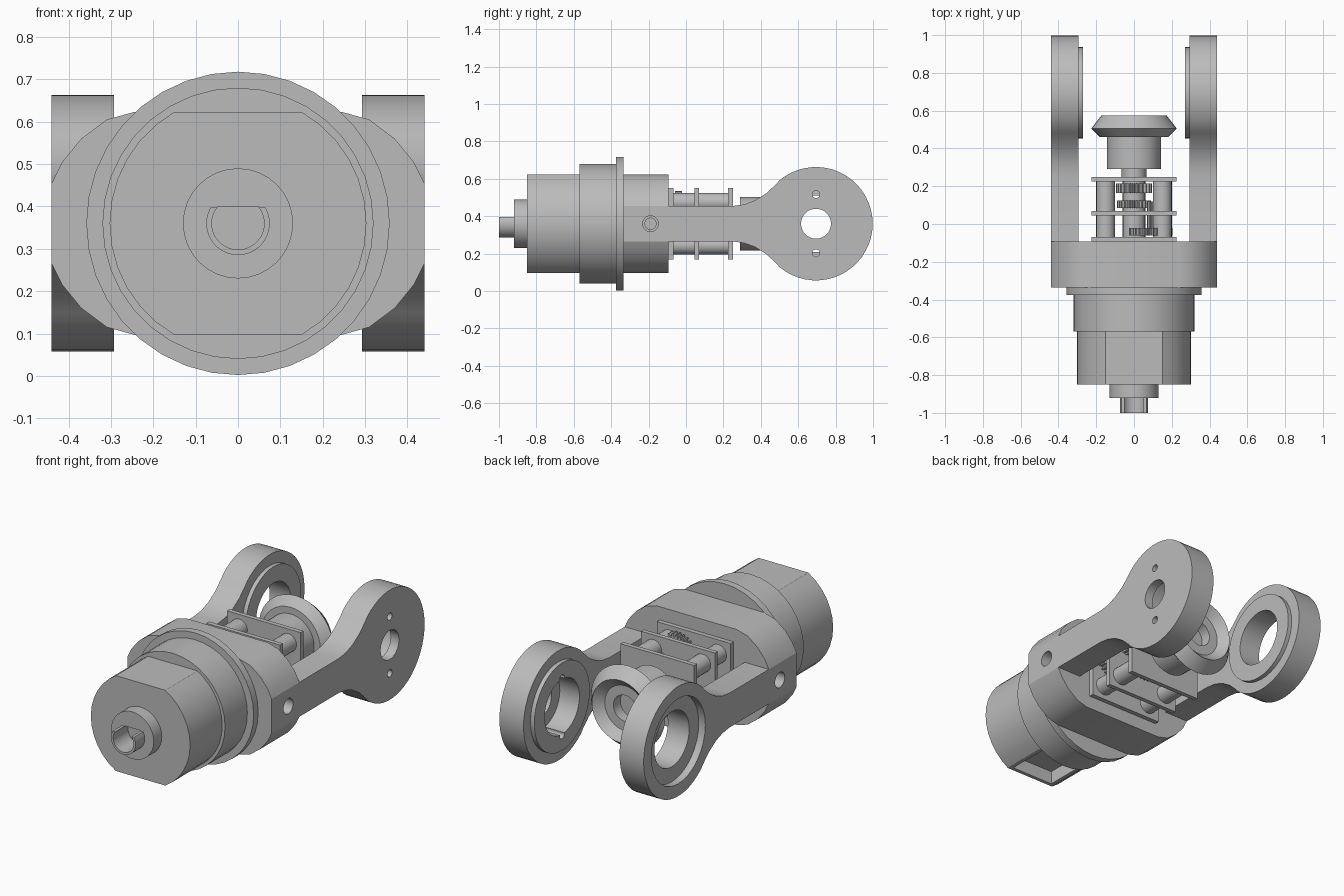
import bpy, bmesh, math

if "Cube" in bpy.data.objects:
    bpy.data.objects.remove(bpy.data.objects["Cube"], do_unlink=True)

ZC = 0.36          # height of the main axis
RING_Y = 0.695     # centre of the arm rings

grey = bpy.data.materials.new("plain grey")
grey.use_nodes = True
grey.diffuse_color = (0.5, 0.5, 0.5, 1)
grey.node_tree.nodes["Principled BSDF"].inputs["Base Color"].default_value = (0.5, 0.5, 0.5, 1)


def finish(name, bm):
    bmesh.ops.remove_doubles(bm, verts=bm.verts, dist=1e-5)
    bmesh.ops.recalc_face_normals(bm, faces=bm.faces)
    mesh = bpy.data.meshes.new(name)
    bm.to_mesh(mesh)
    bm.free()
    mesh.materials.append(grey)
    ob = bpy.data.objects.new(name, mesh)
    bpy.context.collection.objects.link(ob)
    return ob


def prism(name, outline, a, b, axis):
    """Extrude an outline along x (points are y, z) or along y (points are x, z)."""
    bm = bmesh.new()
    put = (lambda p, t: (t, p[0], p[1])) if axis == "x" else (lambda p, t: (p[0], t, p[1]))
    lo = [bm.verts.new(put(p, a)) for p in outline]
    hi = [bm.verts.new(put(p, b)) for p in outline]
    bm.faces.new(lo)
    bm.faces.new(hi)
    n = len(outline)
    for i in range(n):
        j = (i + 1) % n
        bm.faces.new((lo[i], lo[j], hi[j], hi[i]))
    return finish(name, bm)


def lathe(name, profile, x=0, z=ZC, n=36):
    """Revolve (y, radius) points about an axis along y."""
    bm = bmesh.new()
    rings = []
    for y, r in profile:
        rings.append([bm.verts.new((x + r * math.sin(math.tau * i / n), y,
                                    z + r * math.cos(math.tau * i / n))) for i in range(n)])
    for p, q in zip(rings, rings[1:]):
        for i in range(n):
            j = (i + 1) % n
            bm.faces.new((p[i], p[j], q[j], q[i]))
    return finish(name, bm)


def arc(cx, cz, r, start, end, n):
    return [(cx + r * math.cos(math.radians(start + (end - start) * i / n)),
             cz + r * math.sin(math.radians(start + (end - start) * i / n)))
            for i in range(n + 1)]


def circle(cx, cz, r, n=32):
    return arc(cx, cz, r, 0, 360, n)[:-1]


def rect(u0, u1, v0, v1):
    return [(u0, v0), (u1, v0), (u1, v1), (u0, v1)]


def rod(name, x, z, r, a, b, n=20):
    return lathe(name, [(a, 0), (a, r), (b, r), (b, 0)], x, z, n)


def gear(name, x, z, r, a, b, teeth):
    pts = []
    for i in range(teeth * 4):
        rad = r if i % 4 < 2 else r * 0.86
        t = math.tau * i / (teeth * 4)
        pts.append((x + rad * math.cos(t), z + rad * math.sin(t)))
    return prism(name, pts, a, b, "y")


def change(ob, tool, operation):
    mod = ob.modifiers.new("shape", "BOOLEAN")
    mod.operation, mod.solver, mod.object = operation, "EXACT", tool
    bpy.context.view_layer.objects.active = ob
    bpy.ops.object.modifier_apply(modifier=mod.name)
    bpy.data.objects.remove(tool, do_unlink=True)


def cut(ob, tool):
    change(ob, tool, "DIFFERENCE")


# Front can with flats above and below, and a pocket underneath
flat = math.degrees(math.asin(0.263 / 0.303))
can = prism("front_can", arc(0, ZC, 0.303, -flat, flat, 12) +
            arc(0, ZC, 0.303, 180 - flat, 180 + flat, 12), -0.85, -0.56, "y")
cut(can, prism("pocket", rect(-0.13, 0.13, 0.05, 0.17), -0.83, -0.59, "y"))

# Stepped collar and flange
lathe("collar", [(-0.57, 0), (-0.57, 0.32), (-0.375, 0.32), (-0.375, 0.358),
                 (-0.335, 0.358), (-0.335, 0)])

# Front hub and its open drive socket
hub = rod("front_hub", 0, ZC, 0.13, -0.92, -0.84, 32)
lift = math.degrees(math.asin(0.037 / 0.075))
socket = prism("drive_socket", arc(0, ZC, 0.075, 180 - lift, 360 + lift, 22), -1, -0.92, "y")
inner = math.degrees(math.asin(0.04 / 0.062))
bore = arc(0, ZC, 0.062, 180 - inner, 360 + inner, 22)
cut(socket, prism("bore", bore, -1.1, -0.9, "y"))
cut(hub, prism("bore", bore, -1.1, -0.87, "y"))

# Main body with rounded shoulders
shoulder = [(0.44, 0.095), (0.415, 0.145), (0.37, 0.2), (0.31, 0.245), (0.245, 0.263)]
right = [(x, ZC + z) for x, z in shoulder]
left = [(-x, z) for x, z in reversed(right)]
top = right + left
body = prism("main_body", top + [(x, 2 * ZC - z) for x, z in reversed(top)], -0.335, -0.093, "y")
for s in (-1, 1):
    cut(body, prism("pin_hole", circle(-0.19, ZC, 0.042, 24), s * 0.38, s * 0.5, "x"))
    cut(body, prism("pin_bore", circle(-0.19, ZC, 0.03, 24), s * 0.34, s * 0.4, "x"))

# Arms ending in rings
edge = [(-0.095, 0.095), (0.25, 0.095), (0.31, 0.103), (0.37, 0.125), (0.43, 0.163), (0.48, 0.21)]
join = math.degrees(math.atan2(0.231, -0.195))
upper = [(y, ZC + h) for y, h in edge]
lower = [(y, ZC - h) for y, h in reversed(edge)]
outline = upper + arc(RING_Y, ZC, 0.303, join, -join, 36) + lower
for s, side in ((1, "left"), (-1, "right")):
    arm = prism(side + "_arm", outline, s * 0.293, s * 0.44, "x")
    change(arm, prism("rim", circle(RING_Y, ZC, 0.242, 40), s * 0.27, s * 0.31, "x"), "UNION")
    if s > 0:
        holes = [(RING_Y, ZC, 0.152, 0.2, 0.39), (RING_Y, ZC, 0.08, 0.3, 0.5),
                 (RING_Y, ZC + 0.157, 0.02, 0.2, 0.5), (RING_Y, ZC - 0.157, 0.02, 0.2, 0.5)]
    else:
        holes = [(RING_Y, ZC, 0.152, 0.2, 0.5), (RING_Y, ZC, 0.235, 0.4, 0.5)]
    for y, z, r, a, b in holes:
        cut(arm, prism("hole", circle(y, z, r), s * a, s * b, "x"))

# Gearbox plates and spacers
for name, y in (("front", -0.093), ("middle", 0.045), ("rear", 0.225)):
    prism(name + "_plate", rect(-0.225, 0.225, 0.17, 0.55), y, y + 0.025, "y")
for sx in (-1, 1):
    for sz in (-1, 1):
        rod("spacer", sx * 0.15, ZC + sz * 0.115, 0.05, -0.08, 0.23)

# Gear train
gear("output_gear", 0, ZC, 0.095, 0.165, 0.215, 24)
rod("gear_shaft", 0, ZC, 0.06, -0.07, 0.23)
gear("second_gear", 0, ZC, 0.09, 0.085, 0.125, 24)
gear("large_gear", 0.09, 0.42, 0.115, -0.06, -0.022, 30)
gear("pinion", 0.11, 0.43, 0.042, -0.03, 0.12, 12)

# Output shaft, drum and bevel wheel
rod("output_shaft", 0, ZC, 0.065, 0.24, 0.31)
lathe("drum", [(0.29, 0), (0.29, 0.143), (0.47, 0.143), (0.47, 0)])
lathe("bevel_wheel", [(0.46, 0), (0.46, 0.18), (0.505, 0.227), (0.575, 0.172), (0.53, 0.125),
                      (0.53, 0.072), (0.47, 0.072), (0.47, 0)])

# Soften the curved walls, keep the edges crisp
for ob in bpy.context.scene.objects:
    if ob.type == "MESH" and ob.data.materials and ob.data.materials[0] == grey:
        bpy.ops.object.select_all(action="DESELECT")
        ob.select_set(True)
        bpy.context.view_layer.objects.active = ob
        bpy.ops.object.shade_smooth_by_angle(angle=math.radians(25))
